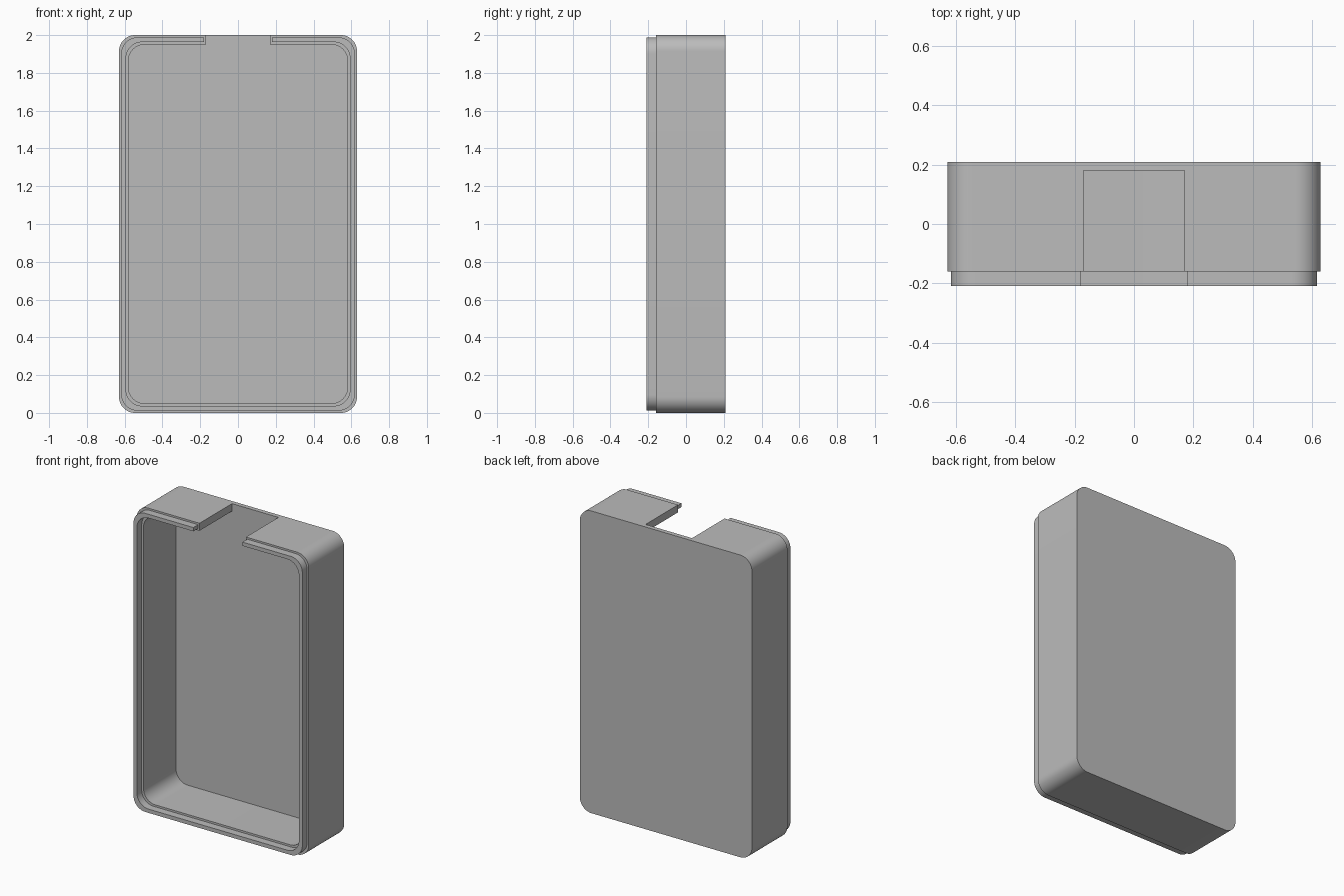
import bpy
import bmesh
from math import cos, sin, pi

cube = bpy.data.objects.get("Cube")
if cube:
    bpy.data.objects.remove(cube, do_unlink=True)

HALF_W, HEIGHT = 0.63, 2.0
BACK, FLOOR, RIM, FRONT = 0.21, 0.18, -0.16, -0.21

grey = bpy.data.materials.new("plain grey")
grey.use_nodes = True
colour = (0.5, 0.5, 0.5, 1)
grey.diffuse_color = colour
grey.node_tree.nodes["Principled BSDF"].inputs["Base Color"].default_value = colour


def finish_mesh(name, bm):
    bmesh.ops.recalc_face_normals(bm, faces=bm.faces)
    mesh = bpy.data.meshes.new(name)
    bm.to_mesh(mesh)
    bm.free()
    obj = bpy.data.objects.new(name, mesh)
    bpy.context.collection.objects.link(obj)
    mesh.materials.append(grey)
    return obj


def rounded_slab(name, inset, radius, y0, y1, steps=12):
    """Rounded rectangle inset from the case outline, extruded along y."""
    bm = bmesh.new()
    cx = HALF_W - inset - radius
    cz = HEIGHT / 2 - inset - radius
    verts = []
    for quarter, (sx, sz) in enumerate([(1, 1), (-1, 1), (-1, -1), (1, -1)]):
        for i in range(steps + 1):
            a = (quarter + i / steps) * pi / 2
            verts.append(bm.verts.new((sx * cx + radius * cos(a), y0,
                                       HEIGHT / 2 + sz * cz + radius * sin(a))))
    face = bm.faces.new(verts)
    result = bmesh.ops.extrude_face_region(bm, geom=[face])
    moved = [g for g in result["geom"] if isinstance(g, bmesh.types.BMVert)]
    bmesh.ops.translate(bm, verts=moved, vec=(0, y1 - y0, 0))
    return finish_mesh(name, bm)


def notch_block(half_width, y1):
    """Cutter for the gap in the top wall."""
    bm = bmesh.ops and bmesh.new()
    bmesh.ops.create_cube(bm, size=1)
    y0 = FRONT - 0.1
    bmesh.ops.scale(bm, verts=bm.verts, vec=(2 * half_width, y1 - y0, 0.3))
    bmesh.ops.translate(bm, verts=bm.verts, vec=(0, (y0 + y1) / 2, HEIGHT))
    return finish_mesh("notch_cutter", bm)


def combine(target, other, operation):
    mod = target.modifiers.new("combine", "BOOLEAN")
    mod.operation, mod.solver, mod.object = operation, "EXACT", other
    bpy.context.view_layer.objects.active = target
    bpy.ops.object.modifier_apply(modifier=mod.name)
    bpy.data.objects.remove(other, do_unlink=True)


# Hollow case with an open front and a gap in the top wall
case = rounded_slab("open_case", 0, 0.085, RIM, BACK)
combine(case, rounded_slab("cavity_cutter", 0.05, 0.085, FRONT, FLOOR), "DIFFERENCE")
combine(case, notch_block(0.17, FLOOR), "DIFFERENCE")

# Thin raised tongue around the rim, sunk slightly into the wall
tongue = rounded_slab("rim_tongue", 0.012, 0.085, FRONT, RIM + 0.02)
combine(tongue, rounded_slab("tongue_cutter", 0.037, 0.085, FRONT - 0.1, BACK), "DIFFERENCE")
combine(tongue, notch_block(0.18, BACK), "DIFFERENCE")
combine(case, tongue, "UNION")

# Smooth corners, crisp edges
bpy.ops.object.select_all(action="DESELECT")
case.select_set(True)
bpy.context.view_layer.objects.active = case
bpy.ops.object.shade_smooth_by_angle(angle=pi / 6)
